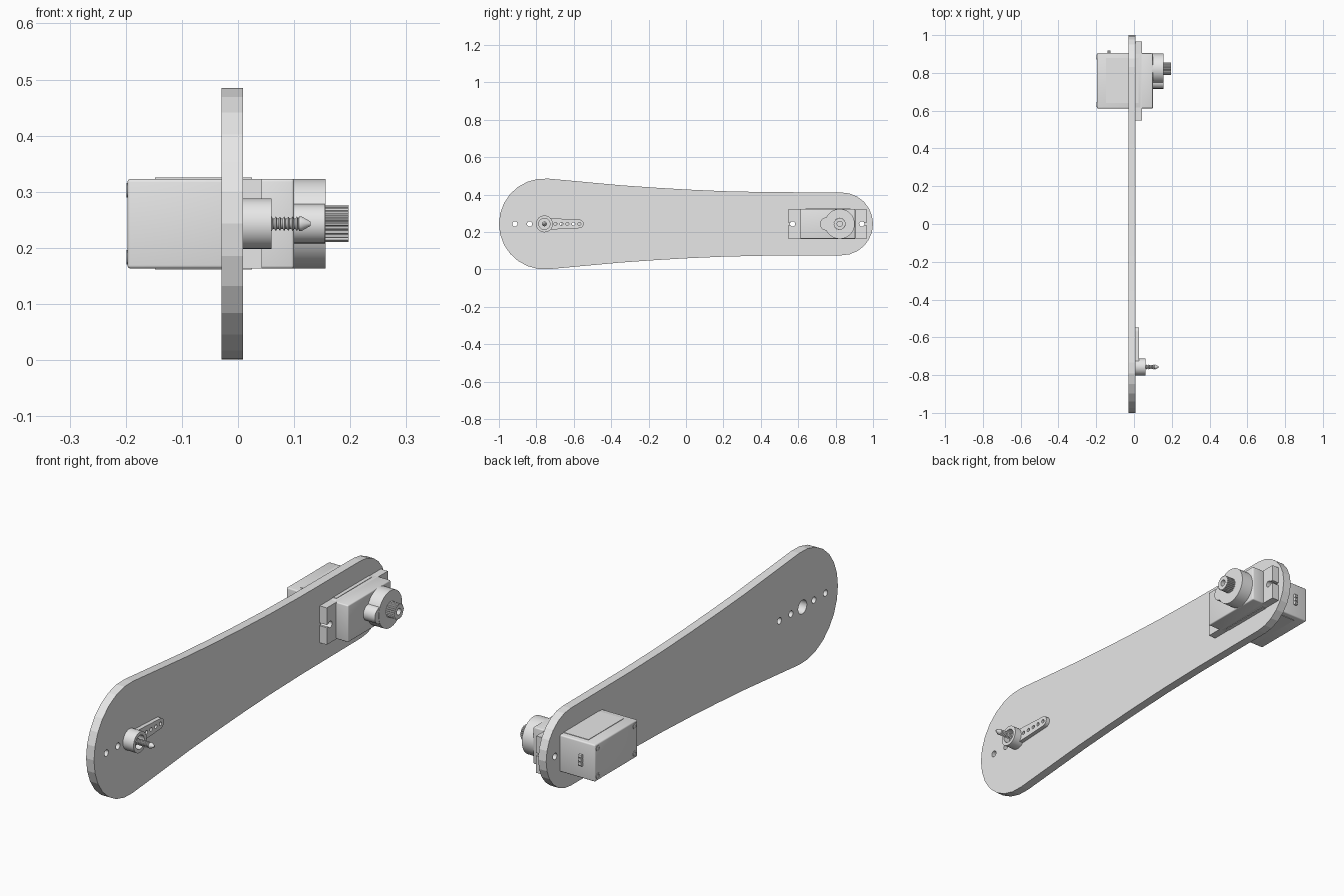
import bpy
import bmesh
from math import pi, sin, cos
from mathutils import Vector

if "Cube" in bpy.data.objects:
    bpy.data.objects.remove(bpy.data.objects["Cube"])

grey = bpy.data.materials.new("plain_grey")
grey.use_nodes = True
grey.diffuse_color = (0.8, 0.8, 0.8, 1)
grey.node_tree.nodes["Principled BSDF"].inputs["Base Color"].default_value = (0.8, 0.8, 0.8, 1)

MID = 0.243          # height of the long axis
HORN_Y = -0.757      # centre of the wide end
TAIL_Y = 0.832       # centre of the narrow end
SHAFT_Y = 0.822      # servo output axis


def finish(name, bm, smooth=False):
    bmesh.ops.remove_doubles(bm, verts=bm.verts, dist=1e-5)
    bmesh.ops.recalc_face_normals(bm, faces=bm.faces)
    mesh = bpy.data.meshes.new(name)
    bm.to_mesh(mesh)
    bm.free()
    obj = bpy.data.objects.new(name, mesh)
    bpy.context.collection.objects.link(obj)
    mesh.materials.append(grey)
    if smooth:
        select(obj)
        bpy.ops.object.shade_smooth_by_angle(angle=pi / 6)
    return obj


def select(obj):
    bpy.ops.object.select_all(action='DESELECT')
    obj.select_set(True)
    bpy.context.view_layer.objects.active = obj


def arc(y, r, a0, a1, n, z=MID):
    return [(y + r * cos(a0 + (a1 - a0) * i / n), z + r * sin(a0 + (a1 - a0) * i / n))
            for i in range(n + 1)]


def prism(name, outline, x0, x1, smooth=False):
    """Extrude a y-z outline along x."""
    bm = bmesh.new()
    face = bm.faces.new([bm.verts.new((x0, y, z)) for y, z in outline])
    side = bmesh.ops.extrude_face_region(bm, geom=[face])["geom"]
    verts = [v for v in side if isinstance(v, bmesh.types.BMVert)]
    bmesh.ops.translate(bm, verts=verts, vec=Vector((x1 - x0, 0, 0)))
    if not any(f.normal.x for f in bm.faces):
        bm.normal_update()
    return finish(name, bm, smooth)


def rect(y0, y1, half):
    return [(y0, MID - half), (y1, MID - half), (y1, MID + half), (y0, MID + half)]


def box(name, y0, y1, half, x0, x1, bevel=0):
    obj = prism(name, rect(y0, y1, half), x0, x1)
    if bevel:
        mod = obj.modifiers.new("rounded_edges", 'BEVEL')
        mod.width, mod.segments = bevel, 3
        select(obj)
        bpy.ops.object.modifier_apply(modifier=mod.name)
        bpy.ops.object.shade_smooth_by_angle(angle=pi / 6)
    return obj


def lathe(name, profile, y, z=MID, n=32, tooth=0):
    """Turn (x, radius) points about an axis along x."""
    bm = bmesh.new()
    rings = []
    for x, r in profile:
        ring = []
        for i in range(n):
            rad = r - tooth * (i // 2 % 2) if r > 0.02 else r
            a = 2 * pi * i / n
            ring.append(bm.verts.new((x, y + rad * cos(a), z + rad * sin(a))))
        rings.append(ring)
    for a, b in zip(rings, rings[1:]):
        for i in range(n):
            j = (i + 1) % n
            bm.faces.new((a[i], a[j], b[j], b[i]))
    return finish(name, bm, smooth=True)


def cut(obj, cutter):
    mod = obj.modifiers.new("cut", 'BOOLEAN')
    mod.operation, mod.solver, mod.object = 'DIFFERENCE', 'EXACT', cutter
    select(obj)
    bpy.ops.object.modifier_apply(modifier=mod.name)
    bpy.data.objects.remove(cutter)


def drill(obj, y, r, x0=-0.1, x1=0.1, z=MID):
    cut(obj, lathe("drill", [(x0, 0), (x0, r), (x1, r), (x1, 0)], y, z, 16))


# Arm plate: wide round end, waisted sides, narrow round end
sides = [(-0.355, 0.207), (-0.17, 0.194), (0, 0.184), (0.2, 0.175), (0.42, 0.17)]
outline = arc(HORN_Y, 0.243, pi * 0.47, pi * 1.53, 14)
outline += [(y, MID - h) for y, h in sides]
outline += arc(TAIL_Y, 0.168, -pi / 2, pi / 2, 12)
outline += [(y, MID + h) for y, h in reversed(sides)]
plate = prism("arm_plate", outline, -0.029, 0.009)
drill(plate, HORN_Y, 0.03)
for step in (-2, -1, 1, 2):
    drill(plate, HORN_Y + 0.079 * step, 0.014)
for y in (0.57, 0.94):
    drill(plate, y, 0.014)

# Servo case, mounting flange and raised upper case
box("servo_case", 0.612, 0.905, 0.08, -0.197, 0.04, 0.006)
box("servo_upper_case", 0.612, 0.905, 0.08, 0.035, 0.1, 0.005)
flange = box("servo_flange", 0.547, 0.966, 0.08, 0.009, 0.043)
for y, end in ((0.57, 0.53), (0.94, 0.98)):
    drill(flange, y, 0.014, -0.05)
    cut(flange, box("slot", min(y, end), max(y, end), 0.006, -0.05, 0.1))

# Thin panels on the case top, bottom and back
for name, z in (("case_panel_top", MID + 0.08), ("case_panel_bottom", MID - 0.08)):
    prism(name, [(0.64, z - 0.002), (0.88, z - 0.002), (0.88, z + 0.002), (0.64, z + 0.002)],
          -0.148, 0.025)
for i, (y, dz) in enumerate([(a, b) for a in (0.632, 0.885) for b in (-0.06, 0.06)]):
    screw = lathe("case_screw_%d" % (i + 1),
                  [(-0.19, 0), (-0.19, 0.013), (-0.199, 0.013), (-0.199, 0.007),
                   (-0.197, 0.007), (-0.197, 0)], y, MID + dz, 16)

# Cable outlet: three short wire stubs on the end of the case
for i in (-1, 0, 1):
    prism("wire_stub_%d" % (i + 2), arc(0.91, 0.009, 0, 2 * pi * 7 / 8, 7, MID + i * 0.017),
          -0.139, -0.125)

# Gear tower with side lobe, and toothed output shaft
lathe("gear_tower", [(0.095, 0), (0.095, 0.08), (0.156, 0.08), (0.156, 0)], SHAFT_Y, n=48)
lathe("gear_lobe", [(0.095, 0), (0.095, 0.035), (0.155, 0.035), (0.155, 0)], 0.751)
lathe("output_shaft", [(0.15, 0), (0.15, 0.033), (0.197, 0.033), (0.197, 0.014),
                       (0.165, 0.014), (0.165, 0)], SHAFT_Y, n=96, tooth=0.003)

# Servo horn: tapered arm with holes and a hollow hub
arm = prism("horn_arm", arc(-0.57, 0.023, -pi / 2, pi / 2, 10)
            + [(HORN_Y, MID + 0.032), (HORN_Y, MID - 0.032)], 0.009, 0.027)
for i in range(5):
    drill(arm, -0.698 + 0.032 * i, 0.008)
lathe("horn_hub", [(0.009, 0), (0.009, 0.045), (0.06, 0.045), (0.06, 0.03),
                   (0.03, 0.03), (0.03, 0)], HORN_Y)

# Threaded horn screw with a pointed tip
thread = [(0.025, 0), (0.025, 0.02), (0.038, 0.02), (0.038, 0.009)]
for i in range(9):
    x = 0.042 + i * 0.0075
    thread += [(x, 0.009), (x + 0.003, 0.013), (x + 0.005, 0.009)]
thread += [(0.109, 0.013), (0.113, 0.013), (0.129, 0.004), (0.129, 0)]
lathe("horn_screw", thread, HORN_Y, n=20)
